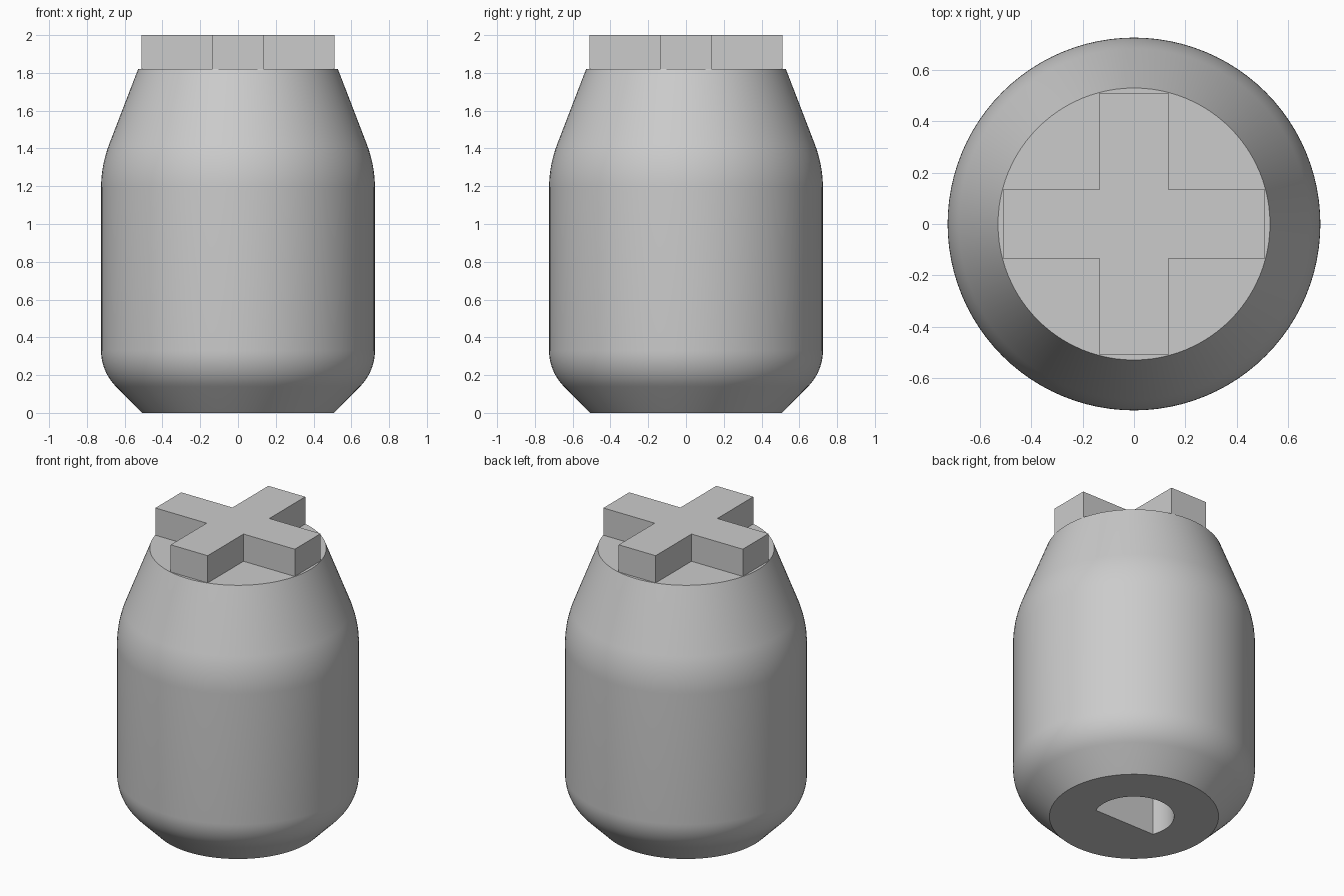
import bpy, bmesh, math

SEGMENTS = 96

cube = bpy.data.objects.get("Cube")
if cube:
    bpy.data.objects.remove(cube, do_unlink=True)

grey = bpy.data.materials.new("plain_grey")
grey.use_nodes = True
colour = (0.6, 0.6, 0.6, 1)
grey.diffuse_color = colour
grey.node_tree.nodes["Principled BSDF"].inputs["Base Color"].default_value = colour


def make_object(name, bm):
    bmesh.ops.recalc_face_normals(bm, faces=bm.faces)
    mesh = bpy.data.meshes.new(name)
    bm.to_mesh(mesh)
    bm.free()
    mesh.materials.append(grey)
    obj = bpy.data.objects.new(name, mesh)
    bpy.context.collection.objects.link(obj)
    return obj


def prism(name, outline, bottom, top):
    """Extrude a flat outline between two heights."""
    bm = bmesh.new()
    face = bm.faces.new([bm.verts.new((x, y, bottom)) for x, y in outline])
    result = bmesh.ops.extrude_face_region(bm, geom=[face])
    moved = [v for v in result["geom"] if isinstance(v, bmesh.types.BMVert)]
    bmesh.ops.translate(bm, verts=moved, vec=(0, 0, top - bottom))
    return make_object(name, bm)


def fillet(radius, centre_x, centre_z, start, end, steps=10):
    """Points along a rounded corner of the profile, angles in degrees."""
    angles = [math.radians(start + (end - start) * i / steps) for i in range(steps + 1)]
    return [(centre_x + radius * math.cos(a), centre_z + radius * math.sin(a)) for a in angles]


# Knob body: turned profile with a chamfered foot and a tapered shoulder
SIDE = 0.725
profile = [(0.507, 0)]
profile += fillet(0.27, SIDE - 0.27, 0.33, -45, 0)
profile += fillet(0.65, SIDE - 0.65, 1.19, 0, 21)
profile += [(0.529, 1.82)]

bm = bmesh.new()
rings = []
for radius, z in profile:
    rings.append([bm.verts.new((radius * math.cos(a), radius * math.sin(a), z))
                  for a in (math.tau * i / SEGMENTS for i in range(SEGMENTS))])
for low, high in zip(rings, rings[1:]):
    for i in range(SEGMENTS):
        j = (i + 1) % SEGMENTS
        bm.faces.new((low[i], low[j], high[j], high[i]))
bm.faces.new(rings[0])
bm.faces.new(rings[-1])
body = make_object("knob_body", bm)

# D-shaped shaft hole, flat towards the front
HOLE, FLAT, DEPTH = 0.24, 0.09, 0.9
corner = math.asin(FLAT / HOLE)
sweep = math.pi + 2 * corner
d_outline = [(HOLE * math.cos(a), HOLE * math.sin(a))
             for a in (-corner + sweep * i / 40 for i in range(41))]
cutter = prism("shaft_hole_cutter", d_outline, -0.1, DEPTH)
cutter.hide_render = True

cut = body.modifiers.new("shaft_hole", 'BOOLEAN')
cut.operation = 'DIFFERENCE'
cut.solver = 'EXACT'
cut.object = cutter
bpy.context.view_layer.objects.active = body
body.select_set(True)
bpy.ops.object.modifier_apply(modifier=cut.name)
bpy.data.objects.remove(cutter, do_unlink=True)
bpy.ops.object.shade_smooth_by_angle(angle=math.radians(30))

# Cross-shaped grip on top, one arm corner set turned four times
WIDTH, REACH = 0.135, 0.51
cross = []
for turn in range(4):
    c, s = round(math.cos(turn * math.pi / 2)), round(math.sin(turn * math.pi / 2))
    for x, y in ((REACH, -WIDTH), (REACH, WIDTH), (WIDTH, WIDTH)):
        cross.append((x * c - y * s, x * s + y * c))
prism("cross_grip", cross, 1.81, 2.0)
